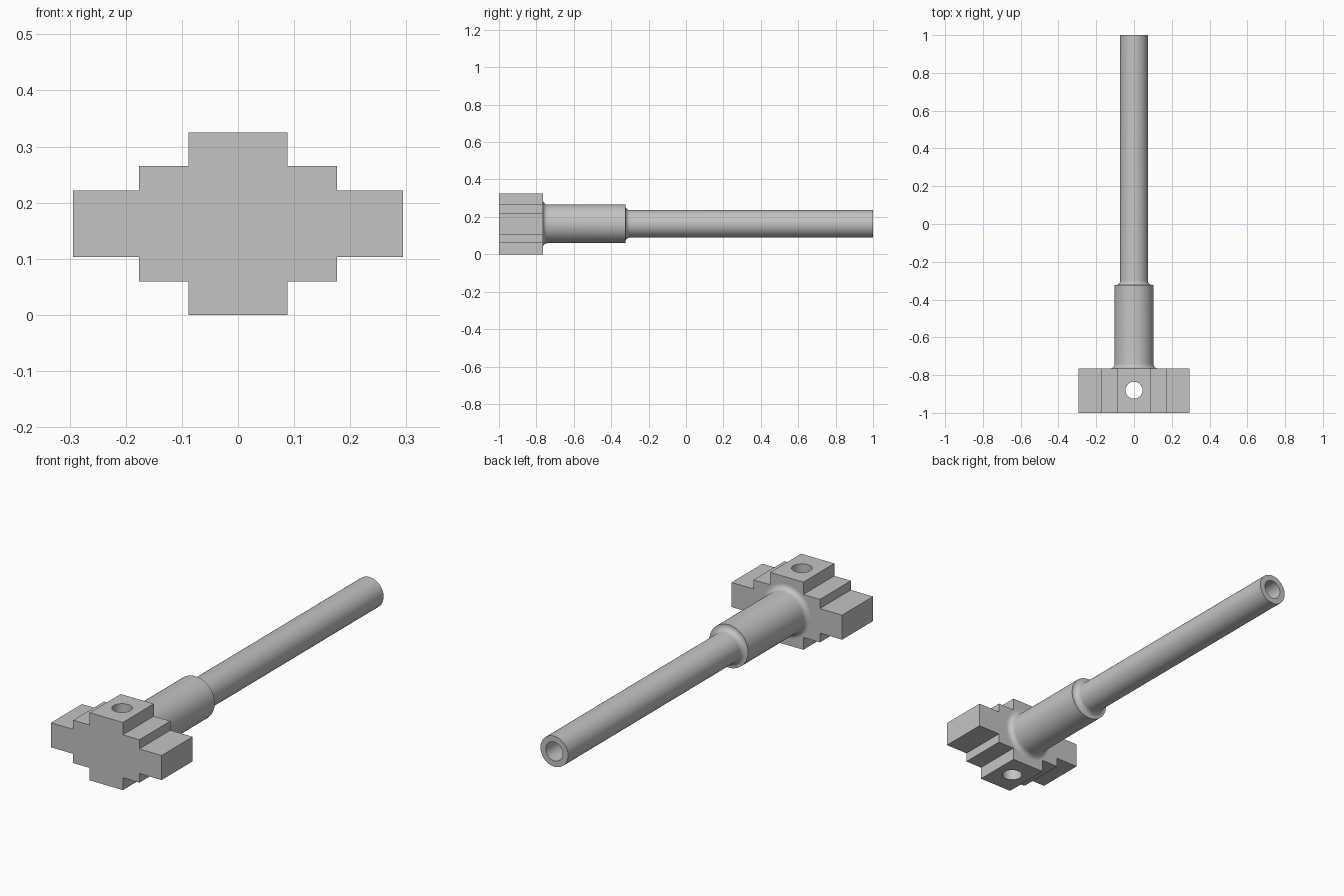
import bpy, bmesh
from math import sin, cos, pi, radians
from mathutils import Matrix, Vector

default_cube = bpy.data.objects.get("Cube")
if default_cube:
    bpy.data.objects.remove(default_cube, do_unlink=True)

AXIS_Z = 0.1625      # height of the stem axis
HEAD_BACK = -0.765   # rear plane of the head
HOLE_Y = -0.88       # position of the cross hole
BORE = 0.045         # radius of both holes
FILLET = 0.025
SIDES = 64

steel = bpy.data.materials.new("plain_grey")
steel.use_nodes = True
grey = (0.55, 0.55, 0.55, 1)
steel.diffuse_color = grey
steel.node_tree.nodes["Principled BSDF"].inputs["Base Color"].default_value = grey


def make_object(name, bm):
    bmesh.ops.recalc_face_normals(bm, faces=bm.faces[:])
    mesh = bpy.data.meshes.new(name)
    bm.to_mesh(mesh)
    bm.free()
    obj = bpy.data.objects.new(name, mesh)
    bpy.context.collection.objects.link(obj)
    mesh.materials.append(steel)
    return obj


def make_cutter(name, depth, matrix):
    bm = bmesh.new()
    bmesh.ops.create_cone(bm, cap_ends=True, segments=SIDES, radius1=BORE,
                          radius2=BORE, depth=depth, matrix=matrix)
    obj = make_object(name, bm)
    obj.hide_render = True
    return obj


def fillet(y, radius):
    """Concave quarter round from a shoulder at y down to a shaft."""
    return [(radius + FILLET * (1 - sin(a)), y + FILLET * (1 - cos(a)))
            for a in (i * pi / 16 for i in range(9))]


def shade(obj):
    bpy.ops.object.select_all(action='DESELECT')
    obj.select_set(True)
    bpy.context.view_layer.objects.active = obj
    bpy.ops.object.shade_smooth_by_angle(angle=radians(35))


# Stepped head: one quarter outline mirrored into a full section, then extruded
quarter = [(0.294, 0.059), (0.176, 0.059), (0.176, 0.103),
           (0.088, 0.103), (0.088, AXIS_Z)]
half = quarter + [(-x, z) for x, z in reversed(quarter)]
section = half + [(-x, -z) for x, z in half]
bm = bmesh.new()
face = bm.faces.new([bm.verts.new((x, -1, z + AXIS_Z)) for x, z in section])
extruded = bmesh.ops.extrude_face_region(bm, geom=[face])["geom"]
bmesh.ops.translate(bm, vec=(0, HEAD_BACK + 1, 0),
                    verts=[v for v in extruded if isinstance(v, bmesh.types.BMVert)])
head = make_object("stepped_head", bm)

# Vertical cross hole, and the stem bore running into it
cutters = [
    make_cutter("cross_hole_cutter", 0.6, Matrix.Translation((0, HOLE_Y, AXIS_Z))),
    make_cutter("bore_cutter", 0.3,
                Matrix.Translation((0, HOLE_Y + 0.15, AXIS_Z))
                @ Matrix.Rotation(pi / 2, 4, 'X')),
]
for cutter in cutters:
    mod = head.modifiers.new(cutter.name, 'BOOLEAN')
    mod.operation = 'DIFFERENCE'
    mod.solver = 'EXACT'
    mod.object = cutter
    bpy.context.view_layer.objects.active = head
    bpy.ops.object.modifier_apply(modifier=mod.name)
    bpy.data.objects.remove(cutter, do_unlink=True)
shade(head)

# Hollow stem: sleeve, shoulder and tube turned from one profile
SLEEVE, TUBE, SHOULDER = 0.103, 0.0735, -0.324
profile = (fillet(HEAD_BACK, SLEEVE) + [(SLEEVE, SHOULDER)]
           + fillet(SHOULDER, TUBE)
           + [(TUBE, 1), (BORE, 1), (BORE, HEAD_BACK)])
bm = bmesh.new()
verts = [bm.verts.new((r, y, AXIS_Z)) for r, y in profile]
edges = [bm.edges.new(pair) for pair in zip(verts, verts[1:])]
bmesh.ops.spin(bm, geom=verts + edges, cent=(0, 0, AXIS_Z), axis=(0, 1, 0),
               angle=2 * pi, steps=SIDES, use_merge=True)
bmesh.ops.remove_doubles(bm, verts=bm.verts[:], dist=0.0001)
stem = make_object("hollow_stem", bm)
# Face the tube's rear rim outwards
rim = max(stem.data.polygons, key=lambda p: p.center.y)
if rim.normal.dot(Vector((0, 1, 0))) < 0:
    stem.data.flip_normals()
shade(stem)
